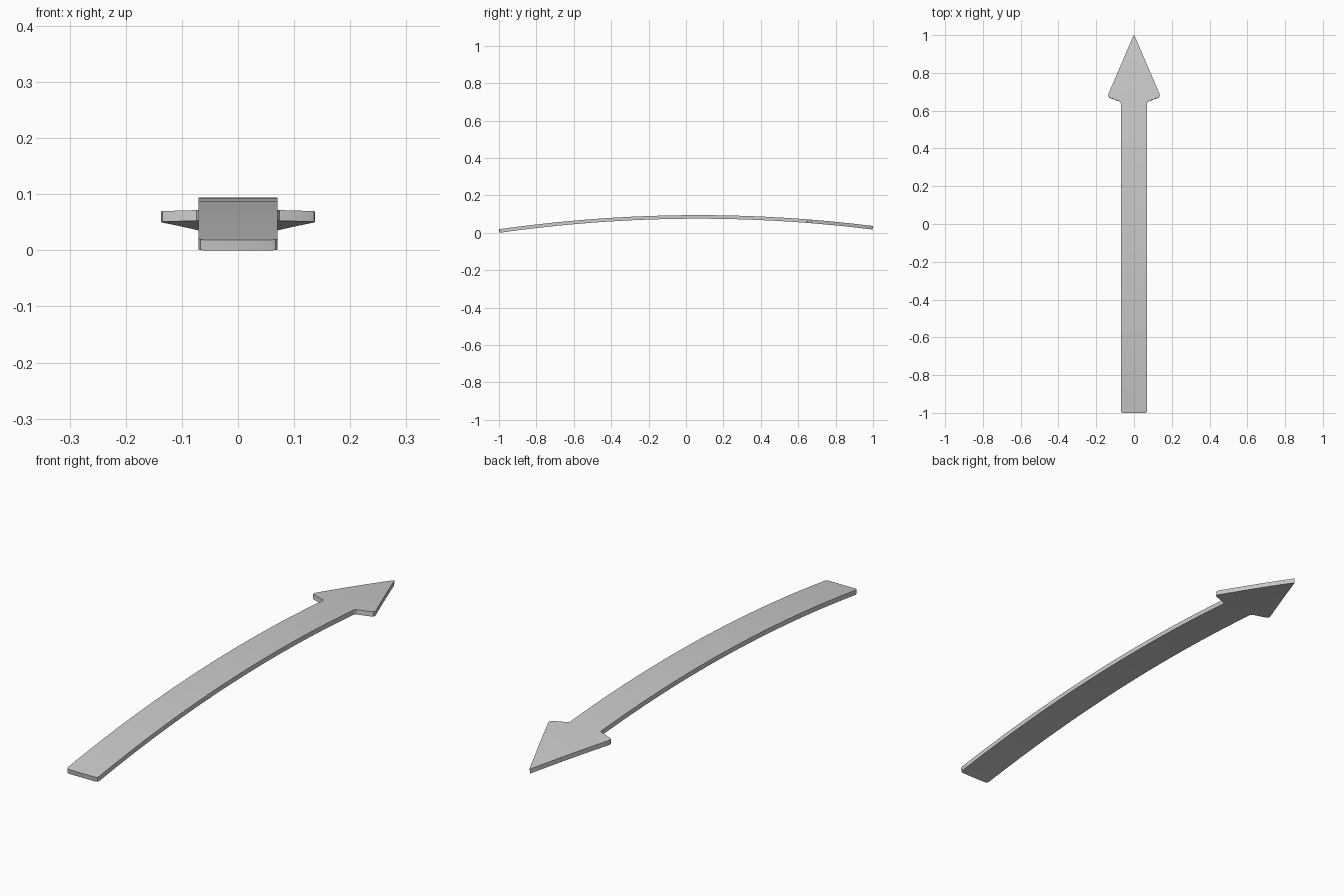
import bpy, bmesh
from mathutils import Vector

if "Cube" in bpy.data.objects:
    bpy.data.objects.remove(bpy.data.objects["Cube"])

PEAK, CURVE, MID, THICK = 0.0945, 0.0665, 0.066, 0.019


# Curved top line, with depth measured square to it
def bend(x, y, depth):
    z = PEAK - CURVE * (y - MID) ** 2
    normal = Vector((0, 2 * CURVE * (y - MID), 1)).normalized()
    return Vector((x, y, z)) - normal * depth


# Right half of the flat arrow outline, tail to tip, with softened corners
half = [(0.060, -1.0), (0.067, -0.997), (0.070, -0.99),
        (0.070, 0.642), (0.074, 0.649), (0.128, 0.669),
        (0.135, 0.674), (0.137, 0.681), (0.135, 0.690), (0.003, 0.997)]
outline = half + [(0, 1.0)] + [(-x, y) for x, y in reversed(half)]

bm = bmesh.new()
bm.faces.new([bm.verts.new((x, y, 0)) for x, y in outline])

# Cross cuts so the arrow can bend smoothly
N = 32
for i in range(1, N):
    bmesh.ops.bisect_plane(bm, geom=bm.verts[:] + bm.edges[:] + bm.faces[:],
                           dist=1e-5, plane_co=(0, -1 + 2 * i / N, 0), plane_no=(0, 1, 0))

# Thicken, then bend both skins
ret = bmesh.ops.extrude_face_region(bm, geom=bm.faces[:], use_keep_orig=True)
lower = {v for v in ret["geom"] if isinstance(v, bmesh.types.BMVert)}
for v in bm.verts:
    v.co = bend(v.co.x, v.co.y, THICK if v in lower else 0)
base = min(v.co.z for v in bm.verts)
bmesh.ops.translate(bm, verts=bm.verts[:], vec=(0, 0, -base))
bmesh.ops.recalc_face_normals(bm, faces=bm.faces[:])

mesh = bpy.data.meshes.new("curved_arrow")
bm.to_mesh(mesh)
bm.free()
arrow = bpy.data.objects.new("curved_arrow", mesh)
bpy.context.collection.objects.link(arrow)
bpy.context.view_layer.objects.active = arrow
arrow.select_set(True)
bpy.ops.object.shade_smooth_by_angle(angle=0.5)
